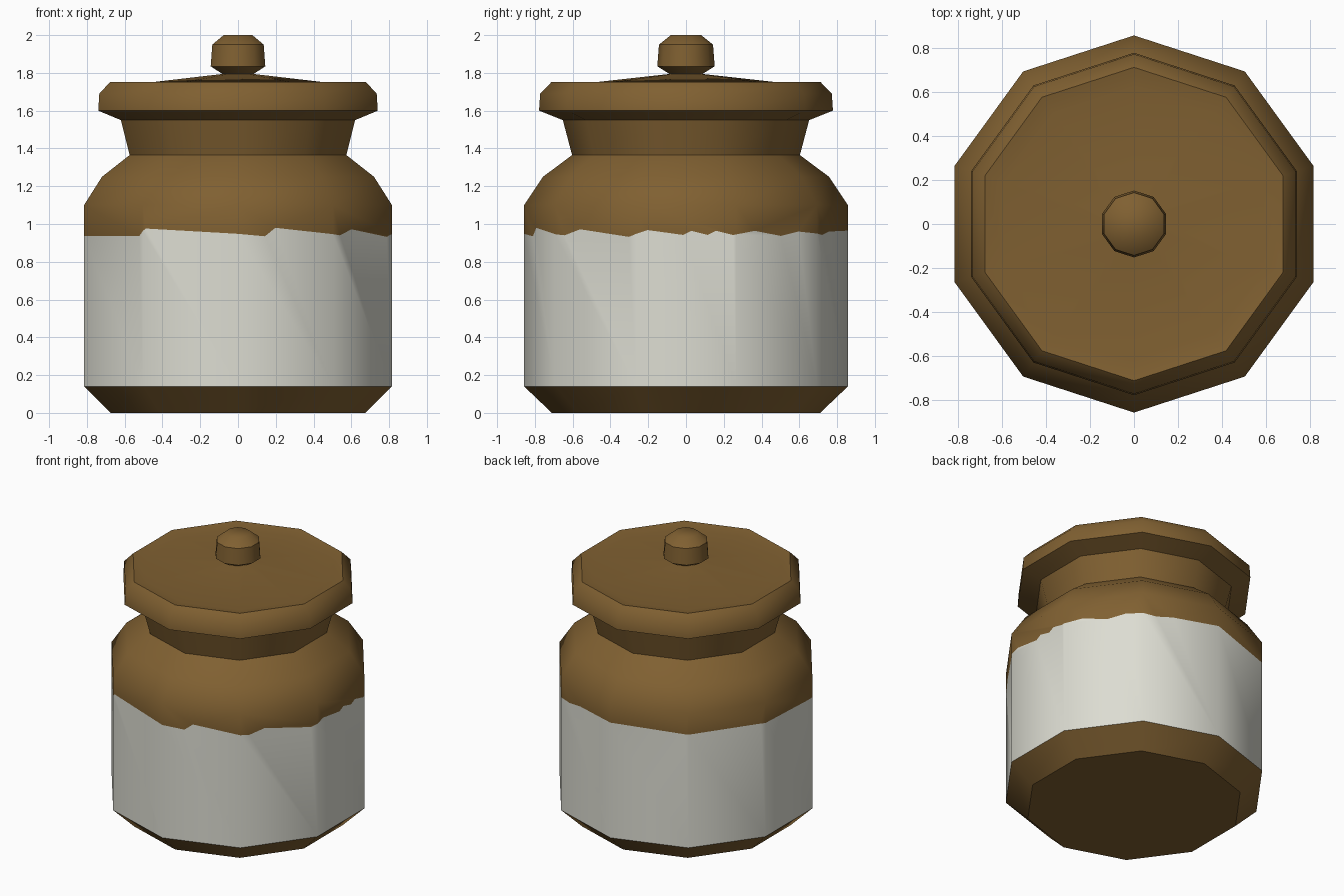
import bpy, bmesh, math

if "Cube" in bpy.data.objects:
    bpy.data.objects.remove(bpy.data.objects["Cube"])

SIDES = 10


def material(name, rgb):
    m = bpy.data.materials.new(name)
    m.diffuse_color = (*rgb, 1)
    m.use_nodes = True
    m.node_tree.nodes["Principled BSDF"].inputs["Base Color"].default_value = m.diffuse_color
    return m


brown = material("brown_glaze", (0.215, 0.117, 0.031))
cream = material("pale_ceramic", (0.72, 0.72, 0.645))


def corner(r, i, z):
    a = 2 * math.pi * i / SIDES          # angle measured from the front (-y)
    return (r * math.sin(a), -r * math.cos(a), z)


def ring(bm, r, z):
    return [bm.verts.new(corner(r, i, z)) for i in range(SIDES)]


def bridge(bm, lo, hi):
    for i in range(SIDES):
        j = (i + 1) % SIDES
        bm.faces.new((lo[i], lo[j], hi[j], hi[i]))


def lathe(bm, profile, rings=None):
    rings = [ring(bm, r, z) for r, z in profile]
    for lo, hi in zip(rings, rings[1:]):
        bridge(bm, lo, hi)
    return rings


def finish(bm, name, mats):
    me = bpy.data.meshes.new(name)
    bm.to_mesh(me)
    bm.free()
    for m in mats:
        me.materials.append(m)
    ob = bpy.data.objects.new(name, me)
    bpy.context.collection.objects.link(ob)
    bpy.ops.object.select_all(action='DESELECT')
    ob.select_set(True)
    bpy.context.view_layer.objects.active = ob
    bpy.ops.object.shade_smooth_by_angle(angle=math.radians(42))
    return ob


# Ragged edge of the dipped glaze: (degrees round from the front, height)
EDGE = [(0, .948), (10, .935), (14, .98), (40, .94), (47, .972), (69, .932),
        (76, .968), (89, .942), (92, .964), (98, .942), (101, .964),
        (107, .942), (116, .964), (128, .937), (136, .96), (150, .942),
        (158, .96), (180, .965), (215, .95), (250, .955), (284, .935),
        (322, .937), (325, .976), (360, .948)]


def edge_height(t):
    for (a, za), (b, zb) in zip(EDGE, EDGE[1:]):
        if a <= t <= b:
            return za + (zb - za) * (t - a) / (b - a)


# Jar body
bm = bmesh.new()
R = 0.857
foot = lathe(bm, [(0.71, 0), (R, 0.14)])
bm.faces.new(foot[0][::-1])
shoulder = lathe(bm, [(R, 1.10), (0.757, 1.25), (0.603, 1.365), (0.652, 1.55)])

# Wall: each side is split by the ragged edge into pale and brown faces
step = 360 / SIDES
apothem = R * math.cos(math.pi / SIDES)
posts = [bm.verts.new(corner(R, i, edge_height(i * step))) for i in range(SIDES)]
for i in range(SIDES):
    j = (i + 1) % SIDES
    line = [posts[i]]
    for t, z in EDGE:
        if i * step + .1 < t < (i + 1) * step - .1:
            a = math.radians(t)
            d = apothem / math.cos(a - math.radians((i + .5) * step))
            line.append(bm.verts.new((d * math.sin(a), -d * math.cos(a), z)))
    line.append(posts[j])
    pale = bm.faces.new([foot[1][i], foot[1][j]] + line[::-1])
    pale.material_index = 1
    bm.faces.new(line + [shoulder[0][j], shoulder[0][i]])
finish(bm, "jar_body", [brown, cream])

# Lid with a slightly dished rim and shallow cone
bm = bmesh.new()
lid = lathe(bm, [(0.652, 1.55), (0.778, 1.60), (0.772, 1.69), (0.712, 1.752),
                 (0.62, 1.735), (0.08, 1.795)])
bm.faces.new(lid[-1])
finish(bm, "lid", [brown])

# Knob
bm = bmesh.new()
knob = lathe(bm, [(0.08, 1.79), (0.152, 1.835), (0.143, 1.95), (0.08, 2.0)])
bm.faces.new(knob[0][::-1])
bm.faces.new(knob[-1])
finish(bm, "lid_knob", [brown])
